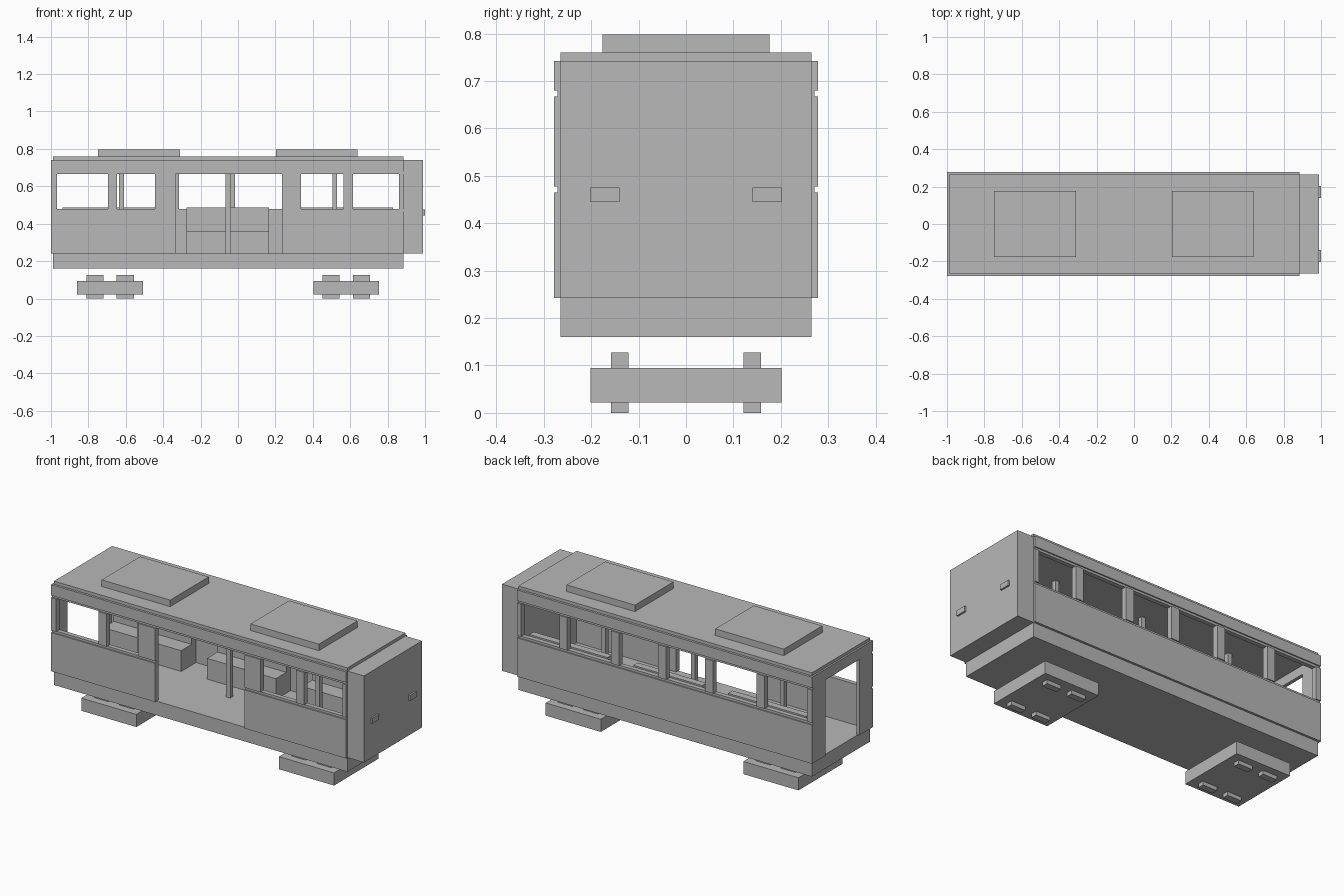
import bpy
import bmesh
from mathutils import Matrix, Vector

cube = bpy.data.objects.get("Cube")
if cube:
    bpy.data.objects.remove(cube, do_unlink=True)

grey = bpy.data.materials.new("plain_grey")
grey.use_nodes = True
COLOR = (0.48, 0.48, 0.48, 1)
grey.diffuse_color = COLOR
grey.node_tree.nodes["Principled BSDF"].inputs["Base Color"].default_value = COLOR


def boxes(name, spans):
    """One object made of boxes, each given as (x0, x1), (y0, y1), (z0, z1)."""
    bm = bmesh.new()
    for span in spans:
        size = [abs(b - a) for a, b in span]
        mid = Vector([(a + b) / 2 for a, b in span])
        bmesh.ops.create_cube(bm, size=1, matrix=Matrix.Translation(mid) @ Matrix.Diagonal((*size, 1)))
    mesh = bpy.data.meshes.new(name)
    bm.to_mesh(mesh)
    bm.free()
    mesh.materials.append(grey)
    obj = bpy.data.objects.new(name, mesh)
    bpy.context.collection.objects.link(obj)
    return obj


REAR, NOSE = -1.0, 0.885
FLOOR, SILL, HEAD, EAVE = 0.242, 0.465, 0.68, 0.742
GAP = 0.013
SKIN, CORE, INNER, HALF = 0.278, 0.271, 0.245, 0.265
DOOR = (-0.335, 0.235)

# Floor and roof slabs
boxes("floor", [((-0.99, NOSE), (-HALF, HALF), (0.16, FLOOR))])
boxes("roof", [((-0.99, NOSE), (-HALF, HALF), (EAVE - 0.01, 0.76))])


def side_wall(name, side, lower, posts):
    """Sill panels, head rail and window posts with shadow gaps between them."""
    skin, core = (side * INNER, side * SKIN), (side * INNER, side * CORE)
    spans = []
    for x in lower:
        spans.append((x, skin, (FLOOR, SILL)))
        spans.append((x, core, (SILL, SILL + GAP)))
    spans.append(((REAR, NOSE), skin, (HEAD, EAVE)))
    spans.append(((REAR, NOSE), core, (HEAD - GAP, HEAD)))
    for x in posts:
        spans.append((x, skin, (SILL + GAP, HEAD - GAP)))
    return boxes(name, spans)


# Side walls: the front one has the wide doorway
ends = [(REAR, -0.968), (0.861, NOSE)]
pillars = [(c - 0.025, c + 0.025) for c in (-0.671, 0.59)]
middle = [(c - 0.026, c + 0.026) for c in (-0.342, -0.041, 0.26)]
side_wall("front_wall", -1, [(REAR, DOOR[0]), (DOOR[1], NOSE)],
          ends + pillars + [(-0.445, DOOR[0]), (DOOR[1], 0.337)])
side_wall("back_wall", 1, [(REAR, NOSE)], ends + pillars + middle)

# Open end with a gangway doorway
end_x = (REAR, REAR + 0.02)
boxes("end_wall", [(end_x, (s * 0.155, s * INNER), (FLOOR, EAVE)) for s in (-1, 1)]
      + [(end_x, (-0.155, 0.155), (HEAD, EAVE))])

# Closed cab and its lamps
boxes("cab", [((NOSE - 0.015, 0.99), (-HALF, HALF), (FLOOR, EAVE))])
boxes("cab_lamps", [((0.98, 1.0), (s * 0.14, s * 0.202), (0.445, 0.476)) for s in (-1, 1)])

# Benches along the back wall
for i, x in enumerate([(-0.938, -0.44), (-0.275, 0.165), (0.33, 0.83)]):
    boxes(f"bench_{i + 1}", [(x, (0.11, INNER), (FLOOR, 0.362)),
                             (x, (0.205, INNER), (0.362, 0.487))])

# Grab poles on the centre line
boxes("grab_poles", [((x - 0.013, x + 0.013), (-0.013, 0.013), (FLOOR, EAVE))
                     for x in (-0.623, -0.053, 0.517)])

# Roof units
for name, x in (("rear_roof_unit", (-0.748, -0.31)), ("nose_roof_unit", (0.203, 0.64))):
    boxes(name, [(x, (-0.176, 0.176), (0.755, 0.798))])

# Bogies with block wheels
for name, c in (("rear_bogie", -0.684), ("nose_bogie", 0.579)):
    boxes(name + "_frame", [((c - 0.176, c + 0.176), (-0.202, 0.202), (0.022, 0.095))])
    boxes(name + "_wheels", [((c + d - 0.046, c + d + 0.046), (s * 0.121, s * 0.158), (0, 0.127))
                             for d in (-0.081, 0.081) for s in (-1, 1)])
